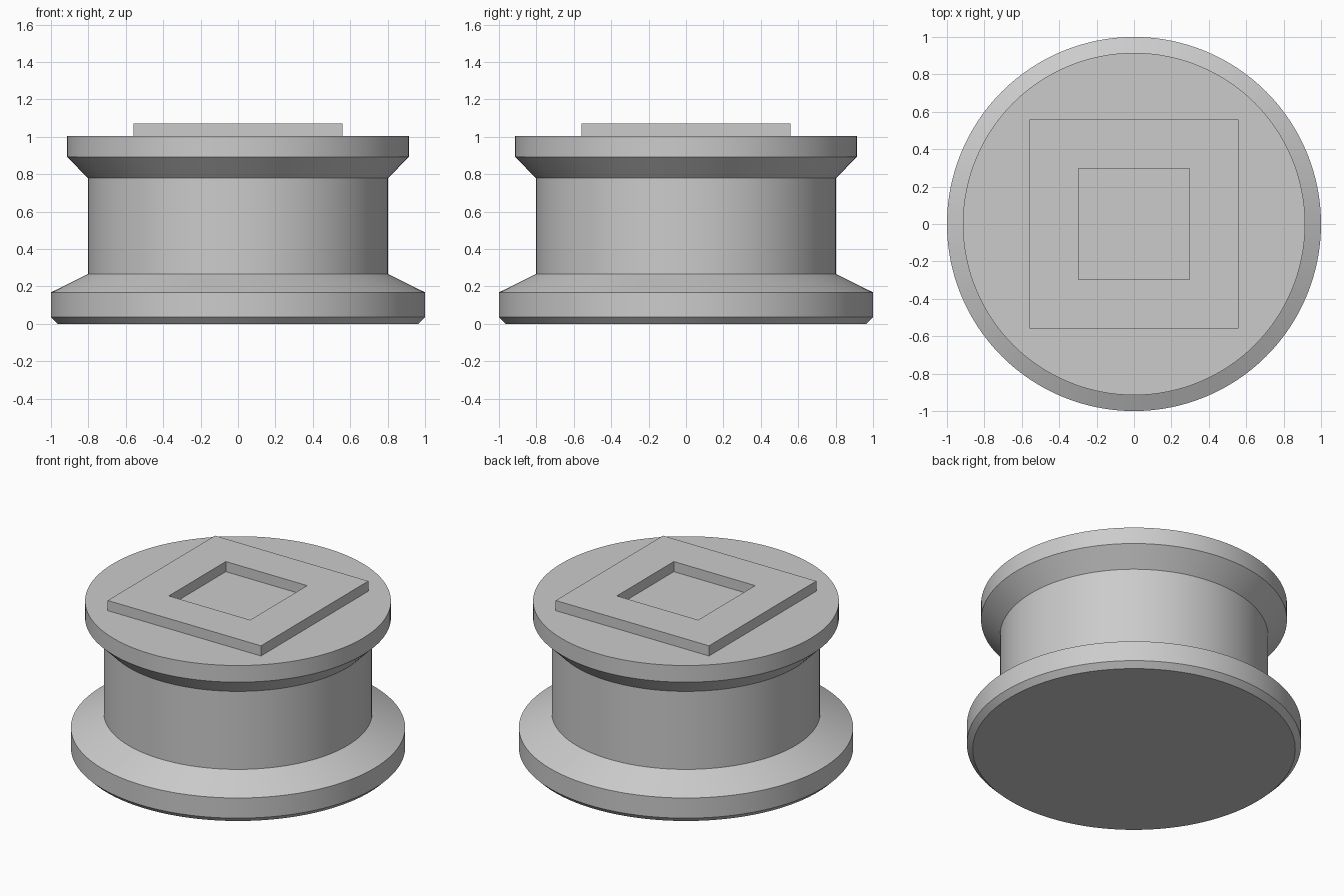
import bpy
import bmesh
from math import radians, cos, sin, pi

cube = bpy.data.objects.get("Cube")
if cube:
    bpy.data.objects.remove(cube, do_unlink=True)

grey = bpy.data.materials.new("plain grey")
grey.use_nodes = True
GREY = (0.6, 0.6, 0.6, 1)
grey.diffuse_color = GREY
grey.node_tree.nodes["Principled BSDF"].inputs["Base Color"].default_value = GREY


def finish(bm, name):
    bmesh.ops.recalc_face_normals(bm, faces=bm.faces)
    mesh = bpy.data.meshes.new(name)
    bm.to_mesh(mesh)
    bm.free()
    mesh.materials.append(grey)
    obj = bpy.data.objects.new(name, mesh)
    bpy.context.collection.objects.link(obj)
    return obj


def bridge(bm, a, b):
    for i in range(len(a)):
        j = (i + 1) % len(a)
        bm.faces.new((a[i], a[j], b[j], b[i]))


def ring(bm, r, z, n, turn=0):
    return [bm.verts.new((r * cos(2 * pi * i / n + turn), r * sin(2 * pi * i / n + turn), z))
            for i in range(n)]


# Spool body: flared foot, straight waist, flared top flange
PROFILE = [(0.965, 0), (1, 0.035), (1, 0.168), (0.803, 0.265),
           (0.803, 0.78), (0.915, 0.893), (0.915, 1.003)]
bm = bmesh.new()
rings = [ring(bm, r, z, 128) for r, z in PROFILE]
for lower, upper in zip(rings, rings[1:]):
    bridge(bm, lower, upper)
bm.faces.new(rings[0])
bm.faces.new(rings[-1])
body = finish(bm, "spool_body")
bpy.context.view_layer.objects.active = body
body.select_set(True)
bpy.ops.object.shade_smooth_by_angle(angle=radians(20))

# Raised square frame with an open middle
OUTER, INNER = 0.56 * 2 ** 0.5, 0.297 * 2 ** 0.5
bm = bmesh.new()
loops = [ring(bm, r, z, 4, pi / 4) for r, z in
         [(OUTER, 1.003), (OUTER, 1.07), (INNER, 1.07), (INNER, 1.003)]]
for k in range(4):
    bridge(bm, loops[k], loops[(k + 1) % 4])
finish(bm, "square_frame")
